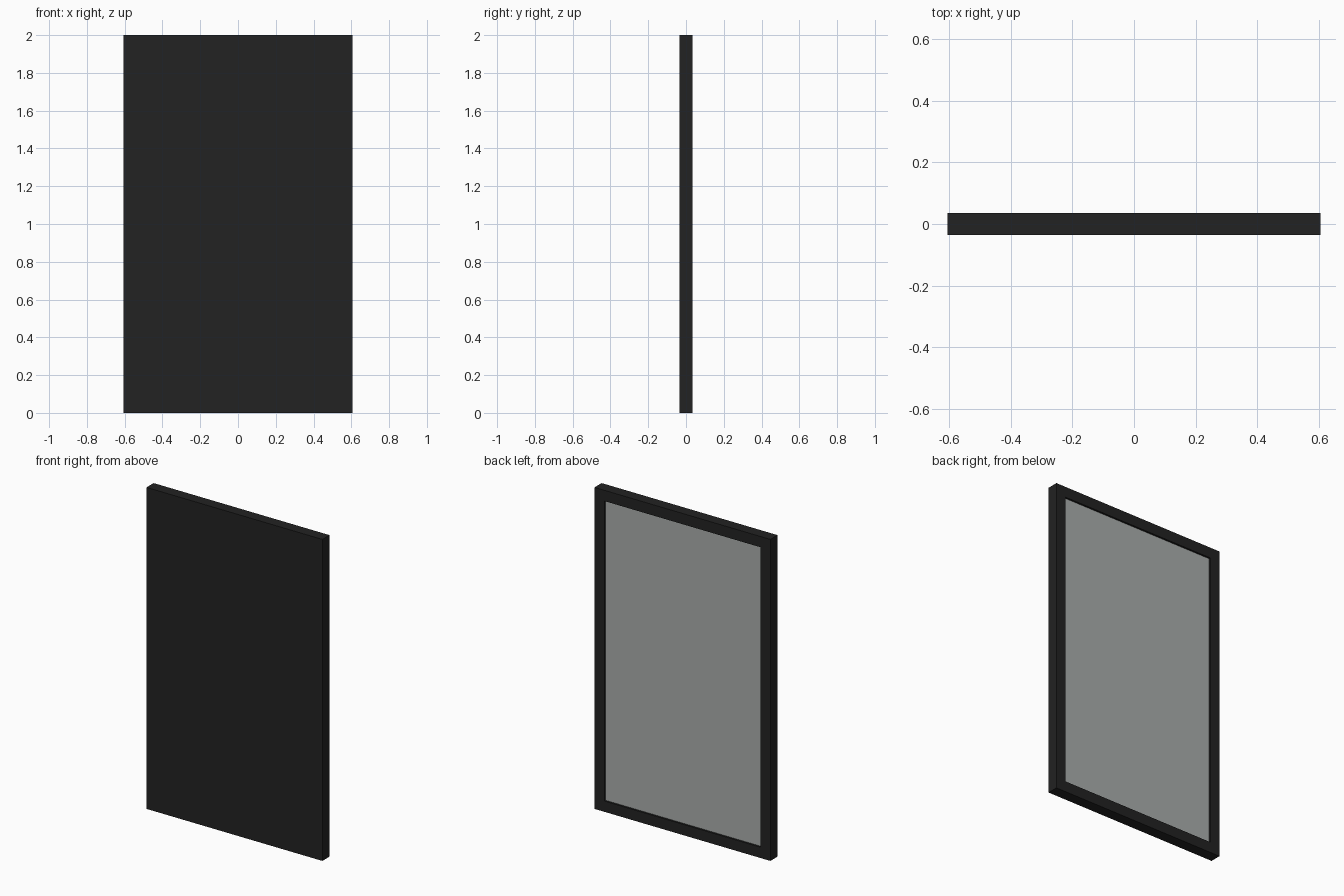
import bpy, bmesh

if "Cube" in bpy.data.objects:
    bpy.data.objects.remove(bpy.data.objects["Cube"])

W, H, D = 1.21, 2.0, 0.07      # overall size
BORDER, RECESS, BACK = 0.067, 0.012, 0.007


def material(name, rgb):
    m = bpy.data.materials.new(name)
    m.diffuse_color = (*rgb, 1)
    m.use_nodes = True
    m.node_tree.nodes["Principled BSDF"].inputs["Base Color"].default_value = m.diffuse_color
    return m


def finish(name, bm, mat):
    bmesh.ops.recalc_face_normals(bm, faces=bm.faces)
    me = bpy.data.meshes.new(name)
    bm.to_mesh(me)
    bm.free()
    ob = bpy.data.objects.new(name, me)
    ob.data.materials.append(mat)
    bpy.context.collection.objects.link(ob)
    return ob


def slab(name, w, h, y0, y1, mat):
    bm = bmesh.new()
    bmesh.ops.create_cube(bm, size=1)
    for v in bm.verts:
        v.co = (v.co.x * w, (y0 + y1) / 2 + v.co.y * (y1 - y0), H / 2 + v.co.z * h)
    return finish(name, bm, mat)


black = material("black_frame", (0.016, 0.016, 0.016))
silver = material("mirror_glass", (0.40, 0.42, 0.41))

# Mitred frame: a rectangular section carried round four corners
y0, y1 = -D / 2 + BACK, D / 2
section = [(0, y0), (0, y1), (BORDER, y1), (BORDER, y0)]
bm = bmesh.new()
rings = []
for sx, sz in ((-1, -1), (1, -1), (1, 1), (-1, 1)):
    rings.append([bm.verts.new((sx * (W / 2 - i), y, H / 2 + sz * (H / 2 - i)))
                  for i, y in section])
for k in range(4):
    a, b = rings[k], rings[(k + 1) % 4]
    for j in range(4):
        n = (j + 1) % 4
        bm.faces.new((a[j], a[n], b[n], b[j]))
finish("mirror_frame", bm, black)

# Full-size board closing the front side
slab("backing_board", W, H, -D / 2, y0, black)

# Glass set slightly below the frame's face
slab("mirror_glass", W - 2 * BORDER, H - 2 * BORDER, y0, y1 - RECESS, silver)
